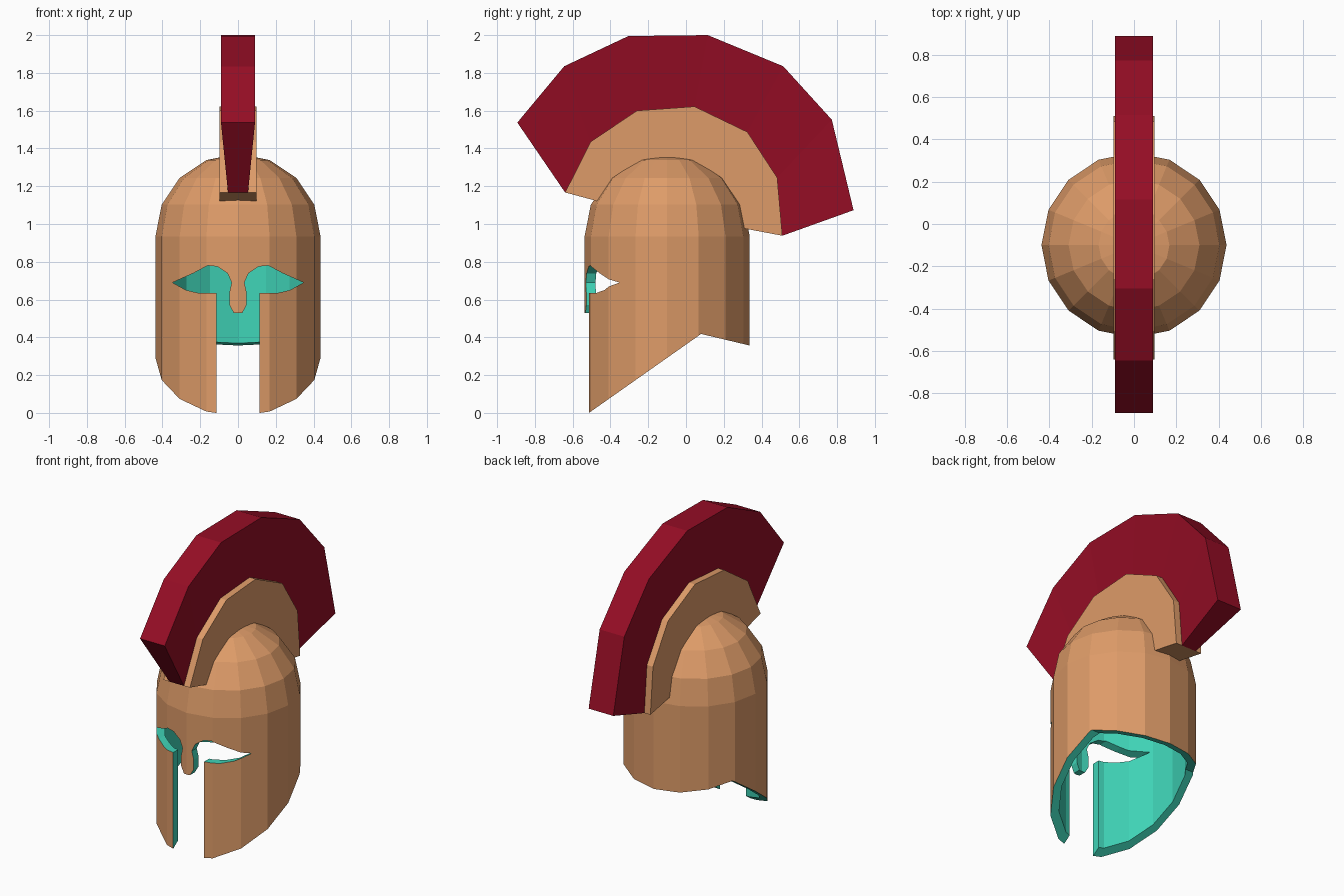
import bpy, bmesh, math

if "Cube" in bpy.data.objects:
    bpy.data.objects.remove(bpy.data.objects["Cube"])


def material(name, rgb):
    m = bpy.data.materials.new(name)
    m.diffuse_color = (*rgb, 1)
    m.use_nodes = True
    m.node_tree.nodes["Principled BSDF"].inputs["Base Color"].default_value = m.diffuse_color
    return m


bronze = material("bronze", (0.73, 0.33, 0.14))
teal = material("teal_lining", (0.05, 0.65, 0.47))
red = material("crest_red", (0.30, 0.004, 0.018))


def finish(name, bm, mats, index=0):
    bmesh.ops.recalc_face_normals(bm, faces=bm.faces[:])
    for f in bm.faces:
        f.material_index = index
    me = bpy.data.meshes.new(name)
    bm.to_mesh(me)
    bm.free()
    for m in mats:
        me.materials.append(m)
    ob = bpy.data.objects.new(name, me)
    bpy.context.collection.objects.link(ob)
    return ob


CY, CZ, SIDES = -0.10, 0.935, 16


def capsule(name, r, bottom, index):
    """Closed cylinder with a half-sphere top."""
    bm = bmesh.new()
    rows = [(r, bottom)] + [(r * math.cos(a), CZ + r * math.sin(a))
                            for a in (math.pi / 8 * k for k in range(4))]
    rings = [[bm.verts.new((rr * math.cos(2 * math.pi * i / SIDES),
                            CY + rr * math.sin(2 * math.pi * i / SIDES), z))
              for i in range(SIDES)] for rr, z in rows]
    for a, b in zip(rings, rings[1:]):
        for i in range(SIDES):
            j = (i + 1) % SIDES
            bm.faces.new((a[i], a[j], b[j], b[i]))
    top = bm.verts.new((0, CY, CZ + r))
    for i in range(SIDES):
        bm.faces.new((rings[-1][i], rings[-1][(i + 1) % SIDES], top))
    bm.faces.new(rings[0])
    return finish(name, bm, (bronze, teal), index)


def prism(name, start, end):
    """Closed solid between two matching outlines."""
    bm = bmesh.new()
    a = [bm.verts.new(p) for p in start]
    b = [bm.verts.new(p) for p in end]
    bm.faces.new(a)
    bm.faces.new(b)
    for i in range(len(a)):
        j = (i + 1) % len(a)
        bm.faces.new((a[i], a[j], b[j], b[i]))
    return finish(name, bm, (bronze, teal), 1)


def cut(ob, cutter):
    cutter.hide_render = True
    mod = ob.modifiers.new("cut", 'BOOLEAN')
    mod.operation = 'DIFFERENCE'
    mod.solver = 'EXACT'
    mod.object = cutter
    bpy.context.view_layer.objects.active = ob
    bpy.ops.object.modifier_apply(modifier=mod.name)
    bpy.data.objects.remove(cutter)


# Helmet shell, hollowed with a teal lining
helmet = capsule("helmet_shell", 0.437, -0.3, 0)
cut(helmet, capsule("hollow", 0.386, -0.5, 1))

# Slanted lower edge, cut from the side profile
edge = [(-0.7, -0.131), (0.08, 0.418), (0.5, 0.318), (0.5, -0.8), (-0.7, -0.8)]
cut(helmet, prism("edge_cutter", [(-1, y, z) for y, z in edge],
                  [(1, y, z) for y, z in edge]))

# Eye holes, nose guard and face slot, mirrored from the right half
half = [(0.022, 0.528), (0.045, 0.57), (0.046, 0.635), (0.034, 0.69), (0.055, 0.738),
        (0.11, 0.775), (0.16, 0.78), (0.235, 0.74), (0.347, 0.69), (0.275, 0.65),
        (0.21, 0.635), (0.113, 0.635), (0.113, -0.6)]
face = half + [(-x, z) for x, z in reversed(half)]
cut(helmet, prism("face_cutter", [(x, -1, z) for x, z in face],
                  [(x, -0.2, z) for x, z in face]))


def arch(name, outer, inner, w_out, w_in, mat):
    """Curved bar from two side-view arcs with a half width for each."""
    bm = bmesh.new()
    secs = [[bm.verts.new(p) for p in ((-w_out, *o), (w_out, *o), (w_in, *i), (-w_in, *i))]
            for o, i in zip(outer, inner)]
    for a, b in zip(secs, secs[1:]):
        for i in range(4):
            j = (i + 1) % 4
            bm.faces.new((a[i], a[j], b[j], b[i]))
    bm.faces.new(secs[0])
    bm.faces.new(secs[-1])
    return finish(name, bm, (mat,))


# Crest holder and plume share the middle arc
plume_arc = [(-0.893, 1.537), (-0.645, 1.835), (-0.305, 1.995), (0.115, 2.0),
             (0.515, 1.835), (0.772, 1.552), (0.887, 1.073)]
holder_arc = [(-0.64, 1.167), (-0.505, 1.435), (-0.26, 1.6), (0.045, 1.622),
              (0.325, 1.487), (0.483, 1.245), (0.51, 0.938)]
base_arc = [(CY + 0.405 * math.cos(a), CZ + 0.405 * math.sin(a))
            for a in (math.radians(153 - i * 147 / 6) for i in range(7))]
arch("crest_plume", plume_arc, holder_arc, 0.09, 0.053, red)
arch("crest_holder", holder_arc, base_arc, 0.097, 0.097, bronze)
